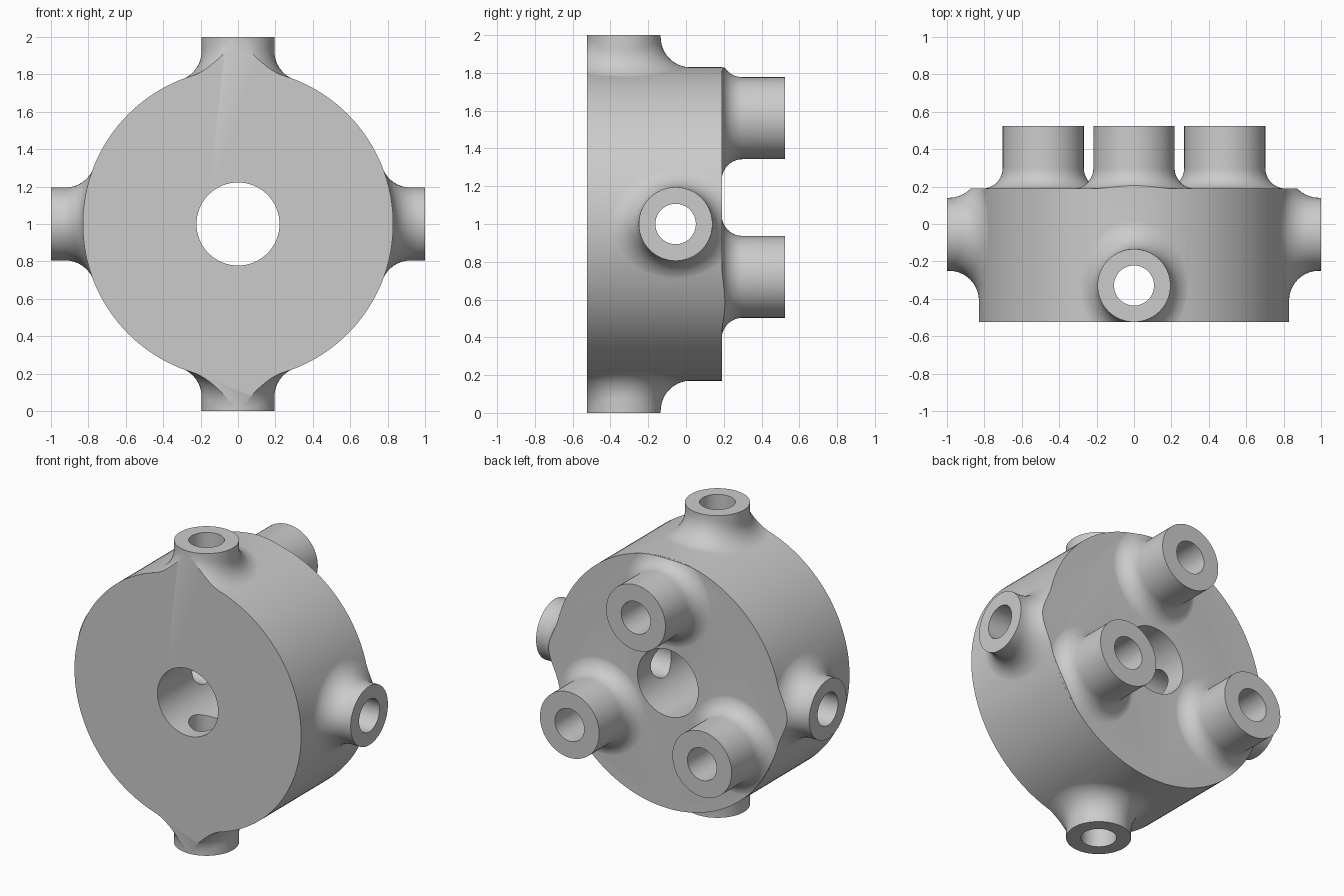
import bpy, bmesh, math
from mathutils import Vector

if "Cube" in bpy.data.objects:
    bpy.data.objects.remove(bpy.data.objects["Cube"], do_unlink=True)

X, Y, Z = Vector((1, 0, 0)), Vector((0, 1, 0)), Vector((0, 0, 1))
CENTRE = Vector((0, 0, 1))
R, FRONT, BACK, TIP = 0.83, -0.525, 0.19, 0.525
SINK = 0.001          # fillets dip just under the body skin

grey = bpy.data.materials.new("grey metal")
grey.use_nodes = True
colour = (0.6, 0.6, 0.6, 1)
grey.diffuse_color = colour
grey.node_tree.nodes["Principled BSDF"].inputs["Base Color"].default_value = colour


def add(name, bm):
    bmesh.ops.recalc_face_normals(bm, faces=bm.faces)
    mesh = bpy.data.meshes.new(name)
    bm.to_mesh(mesh)
    bm.free()
    mesh.materials.append(grey)
    obj = bpy.data.objects.new(name, mesh)
    bpy.context.collection.objects.link(obj)
    return obj


def loft(name, rings):
    """Closed solid through rings of points, capped at both ends."""
    bm = bmesh.new()
    loops = [[bm.verts.new(p) for p in ring] for ring in rings]
    for a, b in zip(loops, loops[1:]):
        for i in range(len(a)):
            j = (i + 1) % len(a)
            bm.faces.new((a[i], a[j], b[j], b[i]))
    bm.faces.new(loops[0])
    bm.faces.new(loops[-1])
    return add(name, bm)


def rod(name, start, end, radius, n=64):
    axis = (end - start).normalized()
    u = axis.orthogonal().normalized()
    v = axis.cross(u)
    angles = [math.tau * i / n for i in range(n)]
    return loft(name, [[p + radius * (math.cos(t) * u + math.sin(t) * v) for t in angles]
                       for p in (start, end)])


def boss(name, origin, axis, u, radius, fillet, top, skin, curved, n=72, steps=10):
    """Pipe stub with a rolling-ball fillet onto a flat or cylindrical skin."""
    v = axis.cross(u)
    rings = [[] for _ in range(steps + 3)]
    skin -= SINK
    for i in range(n):
        t = math.tau * i / n
        out = math.cos(t) * u + math.sin(t) * v
        side = (radius + fillet) * math.sin(t)
        height = skin + fillet
        down = -axis
        if curved:
            height = math.sqrt((skin + fillet) ** 2 - side ** 2)
            down = -(side * v + height * axis) / (skin + fillet)
        ball = origin + (radius + fillet) * out + height * axis
        rings[0].append(origin + radius * out + top * axis)
        for k in range(steps + 1):
            rings[k + 1].append(ball + fillet * (-out).slerp(down, k / steps))             if hasattr(out, "slerp") else rings[k + 1].append(
                ball + fillet * arc(-out, down, k / steps))
        foot = ball + fillet * down
        rings[-1].append(foot - 0.25 * axis)
    return loft(name, rings)


def arc(a, b, f):
    w = a.angle(b)
    return (math.sin((1 - f) * w) * a + math.sin(f * w) * b) / math.sin(w)


def boolean(target, tool, operation):
    mod = target.modifiers.new("boolean", "BOOLEAN")
    mod.operation, mod.solver, mod.object = operation, "EXACT", tool
    bpy.context.view_layer.objects.active = target
    bpy.ops.object.modifier_apply(modifier=mod.name)
    bpy.data.objects.remove(tool, do_unlink=True)


# Overlong drum with four side ports, then trimmed flat front and back
body = rod("manifold_body", CENTRE - 0.8 * Y, CENTRE + 0.5 * Y, R, 128)
for direction, y in ((X, -0.055), (-X, -0.055), (Z, -0.329), (-Z, -0.329)):
    port = boss("side_port", CENTRE + y * Y, direction, Y, 0.195, 0.16, 1.0, R, True)
    boolean(body, port, "UNION")
slab = rod("trim_slab", CENTRE + FRONT * Y, CENTRE + BACK * Y, 2.0, 8)
boolean(body, slab, "INTERSECT")

# Three back ports, their fillets trimmed by the drum outline
back_holes = []
for degrees in (90, 210, 330):
    a = math.radians(degrees)
    spot = CENTRE + 0.56 * (math.cos(a) * X + math.sin(a) * Z)
    port = boss("back_port", spot, Y, X, 0.217, 0.11, TIP, BACK, False)
    boolean(port, rod("trim_drum", CENTRE - Y, CENTRE + Y, R - 0.0005, 128), "INTERSECT")
    boolean(body, port, "UNION")
    back_holes.append(spot)

# Centre bore, cross drillings and blind back drillings
boolean(body, rod("bore", CENTRE - Y, CENTRE + Y, 0.222, 96), "DIFFERENCE")
for axis, y in ((X, -0.055), (Z, -0.329)):
    mid = CENTRE + y * Y
    boolean(body, rod("cross_hole", mid - 1.5 * axis, mid + 1.5 * axis, 0.107), "DIFFERENCE")
for spot in back_holes:
    boolean(body, rod("back_hole", spot - 0.1 * Y, spot + Y, 0.107), "DIFFERENCE")

bpy.ops.object.select_all(action="DESELECT")
body.select_set(True)
bpy.context.view_layer.objects.active = body
bpy.ops.object.shade_smooth_by_angle(angle=math.radians(30))
